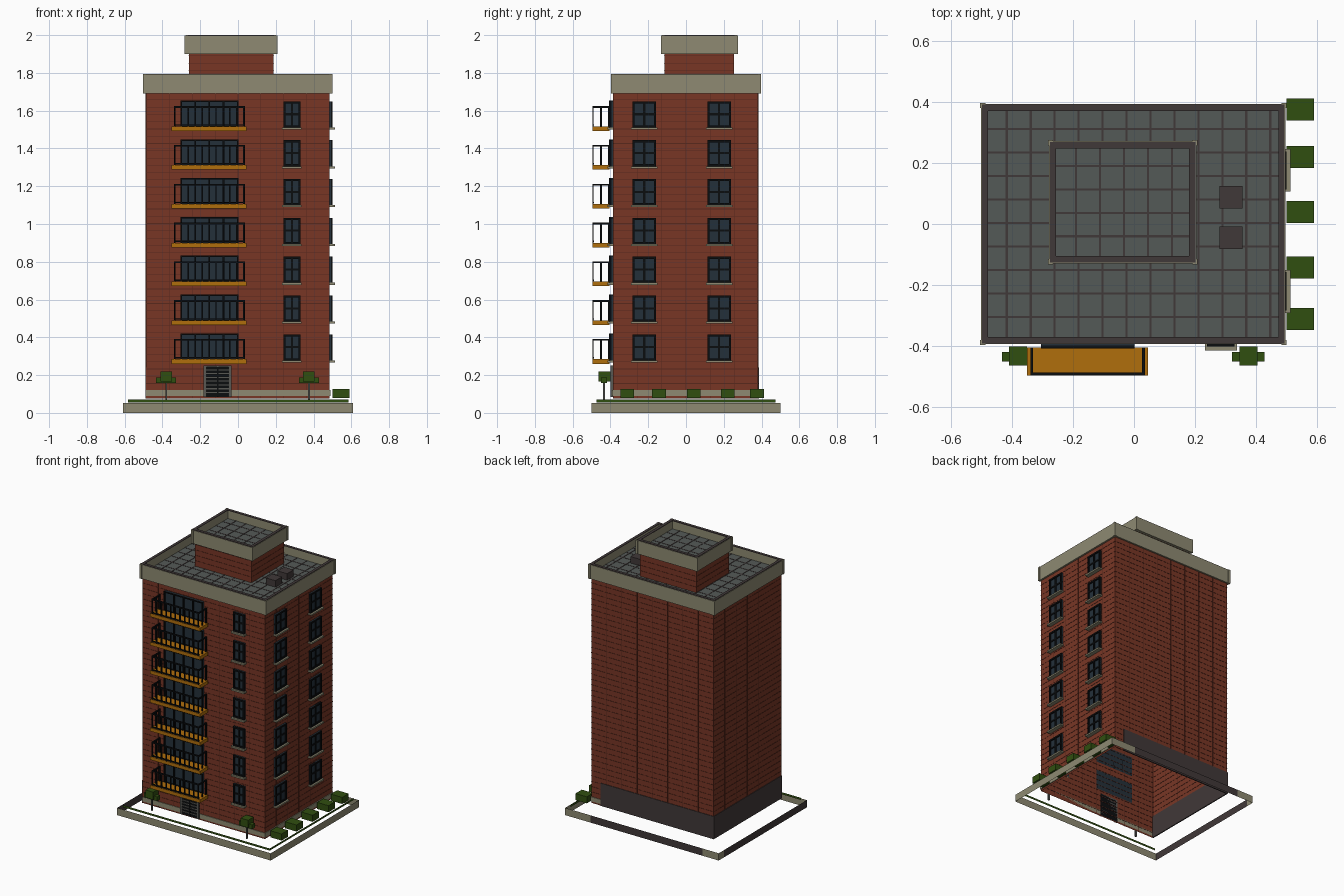
import bpy, bmesh
from mathutils import Matrix, Vector

cube = bpy.data.objects.get("Cube")
if cube:
    bpy.data.objects.remove(cube, do_unlink=True)


def material(name, *srgb):
    lin = [(c / 255 / 12.92) if c < 11 else ((c / 255 + 0.055) / 1.055) ** 2.4 for c in srgb]
    mat = bpy.data.materials.new(name)
    mat.use_nodes = True
    mat.diffuse_color = (*lin, 1)
    bsdf = mat.node_tree.nodes["Principled BSDF"]
    bsdf.inputs["Base Color"].default_value = (*lin, 1)
    bsdf.inputs["Roughness"].default_value = 0.9
    return mat


brick = material("brick", 120, 54, 37)
mortar = material("brick_joint", 88, 40, 28)
stone = material("pale_stone", 142, 138, 114)
roofing = material("roof_grey", 84, 90, 87)
dark = material("dark_slate", 64, 56, 56)
ochre = material("balcony_ochre", 176, 110, 12)
leaf = material("leaf_green", 48, 78, 16)
glass = material("dark_glass", 36, 48, 58)
black = material("black_metal", 11, 13, 15)
metal = material("door_grey", 88, 88, 84)


def boxes(name, mat, spans, open_bottom=False):
    """One object from boxes given as (x0, x1, y0, y1, z0, z1)."""
    bm = bmesh.new()
    for x0, x1, y0, y1, z0, z1 in spans:
        centre = Vector((x0 + x1, y0 + y1, z0 + z1)) / 2
        size = Matrix.Diagonal((abs(x1 - x0), abs(y1 - y0), abs(z1 - z0), 1))
        bmesh.ops.create_cube(bm, size=1, matrix=Matrix.Translation(centre) @ size)
    if open_bottom:
        bm.normal_update()
        bmesh.ops.delete(bm, geom=[f for f in bm.faces if f.normal.z < -0.9], context="FACES")
    return finish(name, mat, bm)


def sheets(name, mat, runs, z0, z1):
    """Upright single-sided sheets standing on plan lines."""
    bm = bmesh.new()
    for ax, ay, bx, by in runs:
        bm.faces.new([bm.verts.new(p) for p in
                      ((ax, ay, z0), (bx, by, z0), (bx, by, z1), (ax, ay, z1))])
    return finish(name, mat, bm)


def finish(name, mat, bm):
    mesh = bpy.data.meshes.new(name)
    bm.to_mesh(mesh)
    bm.free()
    mesh.materials.append(mat)
    obj = bpy.data.objects.new(name, mesh)
    bpy.context.collection.objects.link(obj)
    return obj


def frame(x0, x1, y0, y1, t, z0, z1):
    """Four boxes around a rectangle, wall thickness t inwards."""
    return [(x0, x1, y0, y0 + t, z0, z1), (x0, x1, y1 - t, y1, z0, z1),
            (x0, x0 + t, y0 + t, y1 - t, z0, z1), (x1 - t, x1, y0 + t, y1 - t, z0, z1)]


def front(u0, u1, d0, d1, z0, z1):
    return (u0, u1, FY - d1, FY - d0, z0, z1)


def side(u0, u1, d0, d1, z0, z1):
    return (RX + d0, RX + d1, u0, u1, z0, z1)


LX, RX, FY, BY = -0.487, 0.484, -0.386, 0.382
BASE, EAVES, DECK = 0.077, 1.69, 1.735
FLOORS = [0.278 + 0.2055 * i for i in range(7)]

# Brick tower, open underneath, with thin joint lines
boxes("tower_walls", brick, [(LX, RX, FY, BY, BASE, DECK - 0.01)], True)
e = 0.0015
joints = []
for i in range(1, 42):
    z = BASE + i * 0.0385
    joints += frame(LX - e, RX + e, FY - e, BY + e, 0.003, z, z + 0.003)
for i in range(1, 8):
    x = LX + (RX - LX) * i / 8
    joints += [(x, x + 0.003, FY - e, FY, BASE, EAVES), (x, x + 0.003, BY, BY + e, BASE, EAVES)]
for i in range(1, 6):
    y = FY + (BY - FY) * i / 6
    joints += [(LX - e, LX, y, y + 0.003, BASE, EAVES), (RX, RX + e, y, y + 0.003, BASE, EAVES)]
boxes("brick_joints", mortar, joints)

# Stone base band on the front and right, slate base on the back and left
boxes("base_band", stone, [
    (LX, -0.18, FY - 0.005, FY, 0.09, 0.122), (-0.035, RX, FY - 0.005, FY, 0.09, 0.122),
    (RX, RX + 0.005, FY - 0.005, BY + 0.005, 0.09, 0.122),
    (0.41, RX, BY, BY + 0.005, 0.09, 0.122)])
boxes("slate_base", dark, [
    (LX - 0.004, 0.41, BY - 0.004, BY + 0.004, BASE, 0.24),
    (LX - 0.004, LX + 0.004, FY, BY, BASE, 0.24)])

# Main roof: deck, parapet, coping
cx0, cx1, cy0, cy1 = -0.501, 0.497, -0.394, 0.394
TOP = 1.795


def parapet(name, x0, x1, y0, y1, z0, z1, t):
    walls = frame(x0, x1, y0, y1, t, z0, z1 - 0.004)
    p = 0.003
    for x in (x0, x1):
        for y in (y0, y1):
            sx, sy = (1 if x == x0 else -1), (1 if y == y0 else -1)
            walls.append((x - p * sx, x + 0.014 * sx, y - p * sy, y + 0.014 * sy, z0, z1 - 0.002))
    boxes(name + "_parapet", stone, walls)
    boxes(name + "_coping", dark, frame(x0 + p, x1 - p, y0 + p, y1 - p, t - p, z1 - 0.006, z1))


def roof_deck(name, x0, x1, y0, y1, z, xs, ys):
    boxes(name + "_deck", roofing, [(x0, x1, y0, y1, z - 0.03, z)])
    w = 0.0035
    boxes(name + "_deck_seams", dark,
          [(x - w, x + w, y0, y1, z, z + 0.002) for x in xs] +
          [(x0, x1, y - w, y + w, z, z + 0.0015) for y in ys])


parapet("main", cx0, cx1, cy0, cy1, EAVES, TOP, 0.023)
roof_deck("main", cx0 + 0.01, cx1 - 0.01, cy0 + 0.01, cy1 - 0.01, DECK,
          [-0.417 + 0.0785 * i for i in range(12)],
          [-0.305 + 0.077 * i for i in range(9)])

# Rooftop house
boxes("roof_house_walls", brick, [(-0.26, 0.188, -0.115, 0.253, DECK - 0.02, 1.92)])
e_rows = []
for i in range(1, 5):
    z = DECK + i * 0.0385
    e_rows += frame(-0.26 - e, 0.188 + e, -0.115 - e, 0.253 + e, 0.003, z, z + 0.003)
boxes("roof_house_joints", mortar, e_rows)
parapet("roof_house", -0.279, 0.205, -0.129, 0.272, 1.9, 2.0, 0.024)
roof_deck("roof_house", -0.265, 0.19, -0.115, 0.26, 1.94,
          [-0.19 + 0.0785 * i for i in range(5)], [-0.04, 0.036, 0.113, 0.19])
boxes("roof_vents", dark, [(0.28, 0.355, y, y + 0.074, DECK, 1.782) for y in (-0.082, 0.05)])


# Sash windows with two by two panes and a stone sill
def window(name, place, u0, u1, z0):
    z1, b, mid, zm = z0 + 0.138, 0.011, (u0 + u1) / 2, z0 + 0.07
    boxes(name + "_glass", glass, [place(u0, u1, 0, 0.008, z0, z1)])
    boxes(name + "_frame", black, [
        place(u0, u0 + b, 0, 0.016, z0, z1), place(u1 - b, u1, 0, 0.016, z0, z1),
        place(u0 + b, u1 - b, 0, 0.016, z0, z0 + b), place(u0 + b, u1 - b, 0, 0.016, z1 - b, z1),
        place(mid - b / 2, mid + b / 2, 0, 0.014, z0, z1),
        place(u0, u1, 0, 0.013, zm - b / 2, zm + b / 2)])
    boxes(name + "_sill", stone, [place(u0 - 0.007, u1 + 0.007, 0, 0.029, z0 - 0.011, z0)])


# Balcony with glazed doors and an iron railing
def balcony(name, z):
    x0, x1, y0, y1 = -0.351, 0.046, -0.496, -0.405
    boxes(name + "_slab", ochre, [(x0, x1, y0, y1, z - 0.018, z + 0.006)])
    g0, g1, zt = -0.305, 0.002, z + 0.143
    boxes(name + "_door_glass", glass, [front(g0, g1, 0, 0.012, z, zt)])
    bars = [front(g0, g1, 0, 0.022, zt - 0.008, zt), front(g0, g1, 0, 0.022, z, z + 0.008)]
    for i in range(5):
        x = g0 + (g1 - g0 - 0.008) * i / 4
        bars.append(front(x, x + 0.008, 0, 0.022, z, zt))
    boxes(name + "_door_frame", black, bars)
    a, b, top, t = -0.34, 0.036, z + 0.113, 0.009
    rails = frame(a, b, y0, y1, t, top - t, top)
    rails = [rails[0]] + rails[2:]
    rails.append((a, b, y0, y0 + t, z + 0.01, z + 0.017))
    for i in range(11):
        x = a + (b - a - t) * i / 10
        rails.append((x, x + t * 0.8, y0, y0 + t * 0.8, z, top))
    for x in (a, b - t):
        for y in ((y0 + y1 - t) / 2, y1 - t):
            rails.append((x, x + t, y, y + t, z, top))
    boxes(name + "_railing", black, rails)


for n, z in enumerate(FLOORS, 1):
    window(f"front_window_{n}", front, 0.24, 0.33, z)
    window(f"side_window_front_{n}", side, -0.284, -0.158, z)
    window(f"side_window_back_{n}", side, 0.113, 0.238, z)
    balcony(f"balcony_{n}", z)

# Entrance: dark doors with grey frame and slats
d0, d1, dz, dt = -0.182, -0.034, 0.085, 0.252
boxes("entrance_doors", black, [front(d0, d1, 0, 0.006, dz, dt)])
trim = [front(d0, d0 + 0.016, 0, 0.014, dz, dt), front(d1 - 0.016, d1, 0, 0.014, dz, dt),
        front(d0, d1, 0, 0.014, dt - 0.008, dt)]
trim += [front(d0, d1, 0, 0.01, dz + 0.02 * i, dz + 0.02 * i + 0.006) for i in range(1, 8)]
boxes("entrance_frame", metal, trim)
boxes("entrance_door_split", black, [front(-0.112, -0.104, 0, 0.012, dz, dt - 0.01)])

# Plot edge: stone kerb, slate at the back and left, grass edge
K, D = 0.61, 0.5
sheets("stone_kerb", stone, [(-K, -D, K, -D), (K, -D, K, D), (K, D, 0.41, D),
                             (-0.48, D, -K, D), (-K, D, -K, 0.44)], 0, 0.052)
sheets("slate_kerb", dark, [(0.41, D, -0.48, D), (-K, 0.44, -K, -D)], 0, 0.052)
sheets("grass_edge", leaf, [(-0.583, -0.475, 0.585, -0.475), (0.585, -0.475, 0.585, 0.475)],
       0.055, 0.07)

# Planting: two small trees and a row of clipped bushes
for name, x in (("left_hand", -0.38), ("right_hand", 0.375)):
    y = -0.435
    boxes(name + "_tree_trunk", metal, [(x - 0.005, x + 0.005, y - 0.005, y + 0.005, 0.07, 0.17)])
    boxes(name + "_tree_crown", leaf, [
        (x - 0.053, x + 0.053, y - 0.016, y + 0.016, 0.157, 0.188),
        (x - 0.03, x + 0.03, y - 0.028, y + 0.034, 0.165, 0.22)])
boxes("bushes", leaf, [(0.5, 0.59, y - 0.036, y + 0.036, 0.08, 0.127)
                       for y in (-0.312, -0.143, 0.04, 0.22, 0.376)])
